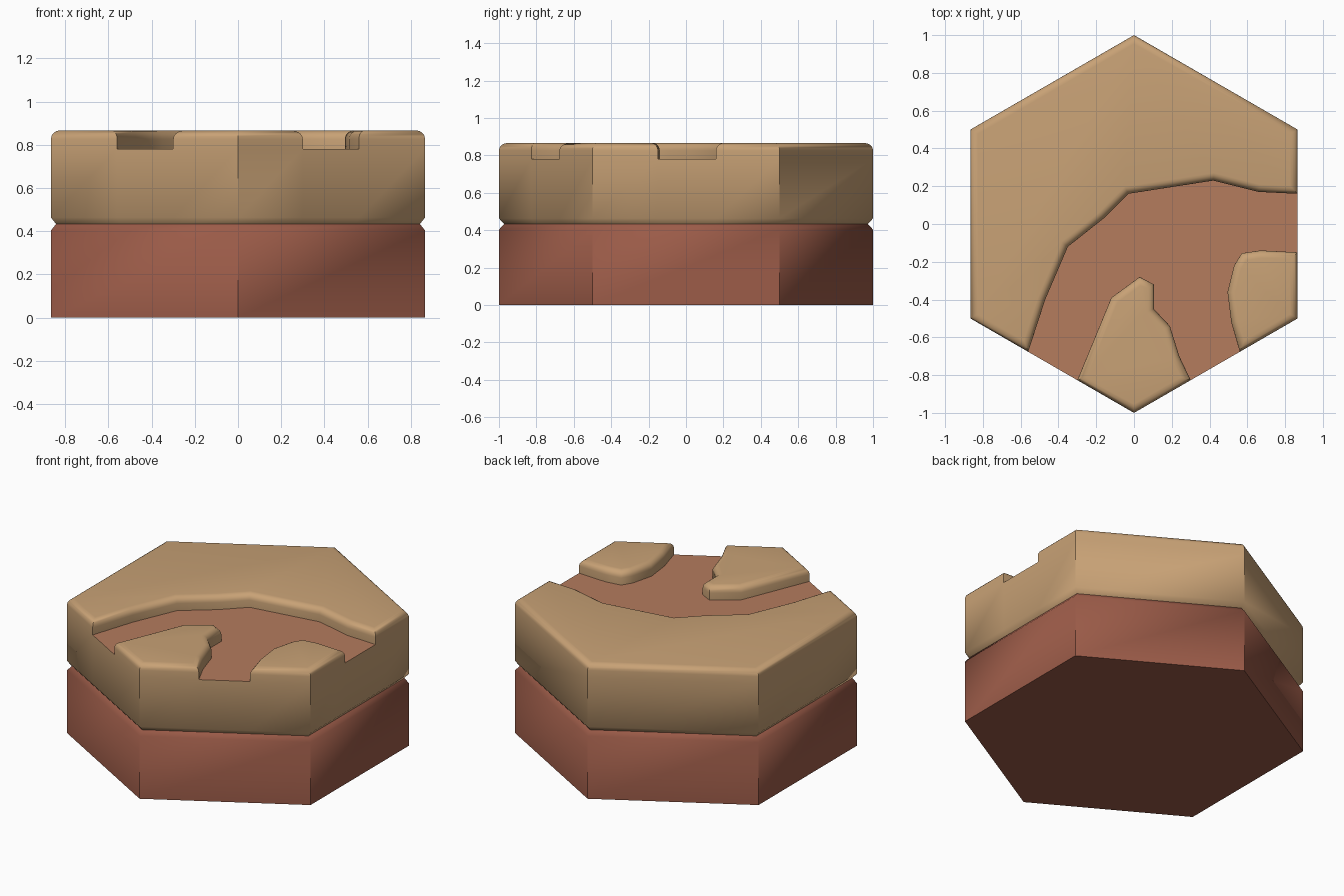
import bpy, bmesh, math
from mathutils import Vector

if "Cube" in bpy.data.objects:
    bpy.data.objects.remove(bpy.data.objects["Cube"])

S = math.sqrt(3) / 2
MID, FLOOR, TOP = 0.433, 0.78, 0.866
ROUND, GROOVE = 0.04, 0.03


def edge_y(x):
    """y on the two front hexagon sides"""
    return -1 + abs(x) / math.sqrt(3)


def material(name, rgb):
    m = bpy.data.materials.new(name)
    m.diffuse_color = (*rgb, 1)
    m.use_nodes = True
    m.node_tree.nodes["Principled BSDF"].inputs["Base Color"].default_value = m.diffuse_color
    return m


def inset(poly, d):
    """Mitred inward offset of a counter-clockwise outline"""
    pts = [Vector(p) for p in poly]
    out = []
    for i, p in enumerate(pts):
        a = (p - pts[i - 1]).normalized()
        b = (pts[(i + 1) % len(pts)] - p).normalized()
        na, nb = Vector((-a.y, a.x)), Vector((-b.y, b.x))
        out.append(p + (na + nb) * (d / (1 + na.dot(nb))))
    return out


def loft(bm, poly, levels, bottom=False, top=False):
    """Stack outlines at (inset, z) levels and skin them"""
    rings = [[bm.verts.new((p.x, p.y, z)) for p in inset(poly, d)] for d, z in levels]
    for lo, hi in zip(rings, rings[1:]):
        for i in range(len(lo)):
            j = (i + 1) % len(lo)
            bm.faces.new((lo[i], lo[j], hi[j], hi[i]))
    if bottom:
        bm.faces.new(rings[0][::-1])
    if top:
        bm.faces.new(rings[-1])


def finish(bm, name, mat):
    bmesh.ops.remove_doubles(bm, verts=bm.verts, dist=1e-4)
    me = bpy.data.meshes.new(name)
    bm.to_mesh(me)
    bm.free()
    me.materials.append(mat)
    ob = bpy.data.objects.new(name, me)
    bpy.context.collection.objects.link(ob)
    bpy.ops.object.select_all(action='DESELECT')
    ob.select_set(True)
    bpy.context.view_layer.objects.active = ob
    bpy.ops.object.shade_smooth_by_angle(angle=math.radians(50))
    return ob


sand = material("sand", (0.58, 0.36, 0.18))
brick = material("brick", (0.33, 0.105, 0.065))
clay = material("clay", (0.46, 0.20, 0.11))

# Path banks, each running counter-clockwise round its plateau
far_bank = [(-0.56, edge_y(0.56)), (-0.47, -0.40), (-0.35, -0.12), (-0.16, 0.03),
            (-0.03, 0.16), (0.42, 0.23), (0.66, 0.17), (S, 0.16)]
middle_bank = [(0.30, edge_y(0.30)), (0.24, -0.70), (0.19, -0.54), (0.105, -0.45),
               (0.105, -0.32), (0.03, -0.28), (-0.12, -0.39), (-0.30, edge_y(0.30))]
right_bank = [(S, -0.15), (0.67, -0.14), (0.57, -0.155), (0.53, -0.22),
              (0.495, -0.36), (0.515, -0.52), (0.56, edge_y(0.56))]

# Lower block
hexagon = [(0, -1), (S, -0.5), (S, 0.5), (0, 1), (-S, 0.5), (-S, -0.5)]
bm = bmesh.new()
loft(bm, hexagon, [(0, 0), (0, MID - GROOVE), (GROOVE * 0.8, MID)], bottom=True)
finish(bm, "lower_block", brick)

# Upper block: side wall, then three raised plateaus with rounded rims
wall = [(0, -1), middle_bank[0], right_bank[-1], (S, -0.5), right_bank[0], far_bank[-1],
        (S, 0.5), (0, 1), (-S, 0.5), (-S, -0.5), far_bank[0], middle_bank[-1]]
rim = [(0, FLOOR)]
for k in range(6):
    a = math.pi / 2 * k / 5
    rim.append((ROUND * (1 - math.cos(a)), TOP - ROUND + ROUND * math.sin(a)))

bm = bmesh.new()
loft(bm, wall, [(GROOVE * 0.8, MID), (0, MID + GROOVE), (0, FLOOR)])
loft(bm, far_bank + [(S, 0.5), (0, 1), (-S, 0.5), (-S, -0.5)], rim, top=True)
loft(bm, middle_bank + [(0, -1)], rim, top=True)
loft(bm, right_bank + [(S, -0.5)], rim, top=True)
finish(bm, "upper_block", sand)

# Sunken path floor between the banks
bm = bmesh.new()
outline = far_bank[::-1] + middle_bank[::-1] + right_bank[::-1]
bm.faces.new([bm.verts.new((x, y, FLOOR)) for x, y in outline])
bmesh.ops.recalc_face_normals(bm, faces=bm.faces)
for f in bm.faces:
    f.normal_update()
    if f.normal.z < 0:
        f.normal_flip()
finish(bm, "path_floor", clay)
